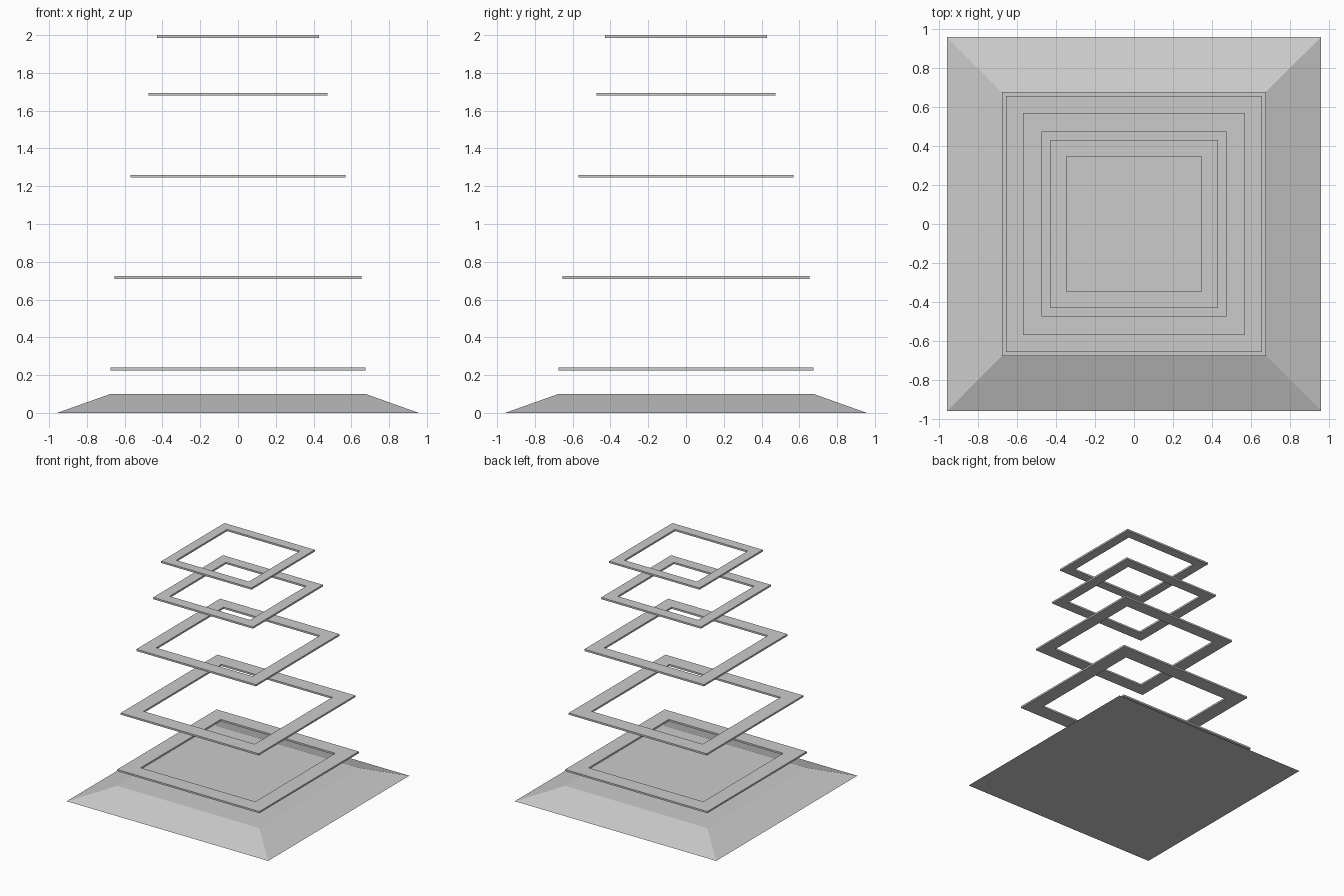
import bpy, bmesh

if "Cube" in bpy.data.objects:
    bpy.data.objects.remove(bpy.data.objects["Cube"])

def make_object(name, bm):
    bmesh.ops.recalc_face_normals(bm, faces=bm.faces)
    mesh = bpy.data.meshes.new(name)
    bm.to_mesh(mesh)
    bm.free()
    obj = bpy.data.objects.new(name, mesh)
    bpy.context.collection.objects.link(obj)

def square(bm, half, z):
    return [bm.verts.new((sx * half, sy * half, z))
            for sx, sy in ((-1, -1), (1, -1), (1, 1), (-1, 1))]

def bridge(bm, a, b):
    for i in range(4):
        j = (i + 1) % 4
        bm.faces.new((a[i], a[j], b[j], b[i]))

# Sloped solid base
bm = bmesh.new()
low, high = square(bm, 0.957, 0), square(bm, 0.676, 0.10)
bridge(bm, low, high)
bm.faces.new(low)
bm.faces.new(high)
make_object("base", bm)

# Floating square frames, opening is 0.8 of the outer size
THICK = 0.015
for n, (half, z) in enumerate(((0.675, 0.233), (0.655, 0.716), (0.568, 1.253),
                               (0.474, 1.687), (0.429, 1.9925)), 1):
    bm = bmesh.new()
    z0, z1 = z - THICK / 2, z + THICK / 2
    loops = [square(bm, half, z0), square(bm, half, z1),
             square(bm, half * 0.805, z1), square(bm, half * 0.805, z0)]
    for k in range(4):
        bridge(bm, loops[k], loops[(k + 1) % 4])
    make_object(f"frame_{n}", bm)
